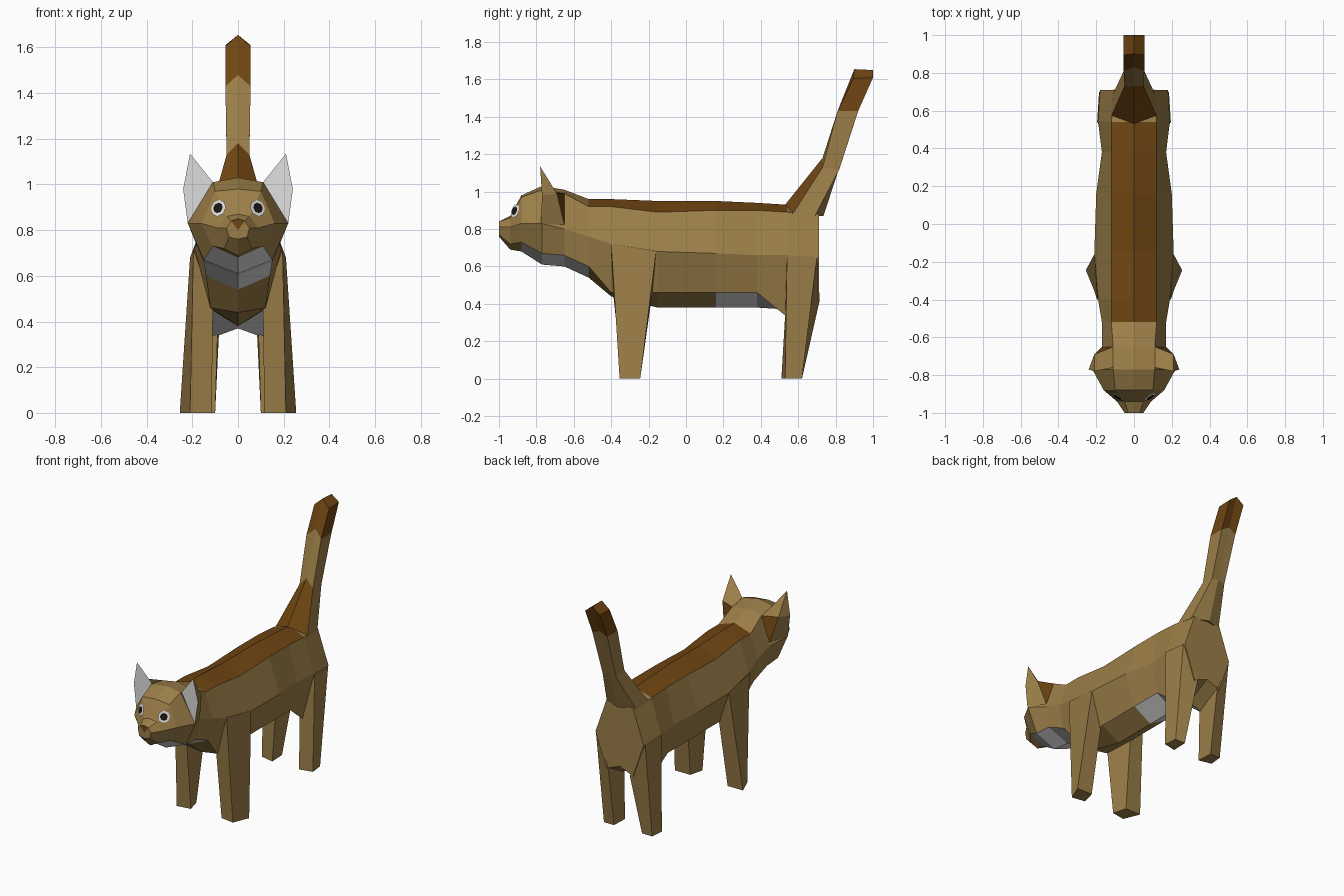
import bpy, bmesh
from mathutils import Vector
from mathutils.bvhtree import BVHTree

cube = bpy.data.objects.get("Cube")
if cube:
    bpy.data.objects.remove(cube, do_unlink=True)


def material(name, color):
    mat = bpy.data.materials.new(name)
    mat.use_nodes = True
    mat.diffuse_color = (*color, 1)
    mat.node_tree.nodes["Principled BSDF"].inputs["Base Color"].default_value = (*color, 1)
    return mat


TAN, BROWN, PALE, BLACK = range(4)
palette = [
    material("tan fur", (.33, .21, .065)),
    material("dark brown fur", (.16, .06, .006)),
    material("pale fur", (.75, .75, .75)),
    material("black", (.01, .008, .006)),
]


def finish(name, bm, mirror=True):
    """Turn a bmesh into a flat shaded object, mirrored over x."""
    mesh = bpy.data.meshes.new(name)
    bm.to_mesh(mesh)
    for mat in palette:
        mesh.materials.append(mat)
    obj = bpy.data.objects.new(name, mesh)
    bpy.context.collection.objects.link(obj)
    if mirror:
        mod = obj.modifiers.new("Mirror", 'MIRROR')
        mod.use_axis[0] = True
        mod.use_clip = True
        mod.merge_threshold = .0005
    return obj


def loft(rings, closed, color_rule=None):
    """Join rings of points with quads and cap both ends."""
    bm = bmesh.new()
    rows = [[bm.verts.new(p) for p in ring] for ring in rings]
    count = len(rows[0])
    for s in range(len(rows) - 1):
        for i in range(count if closed else count - 1):
            j = (i + 1) % count
            face = bm.faces.new((rows[s][i], rows[s][j], rows[s + 1][j], rows[s + 1][i]))
            if color_rule:
                face.material_index = color_rule(s, i)
    for end, row in ((0, rows[0]), (len(rows) - 2, rows[-1])):
        cap = bm.faces.new(row)
        if color_rule:
            cap.material_index = color_rule(end, -1)
    bmesh.ops.recalc_face_normals(bm, faces=bm.faces)
    return bm


# Head and body: y, ridge z, then x and z of shoulder, flank and belly edge, keel z
stations = [
    (-1, .84, .03, .84, .05, .81, .04, .77, .76),
    (-.94, .87, .05, .86, .09, .81, .06, .72, .69),
    (-.88, .98, .1, .97, .16, .83, .11, .73, .68),
    (-.77, 1.03, .11, 1.01, .22, .83, .15, .67, .61),
    (-.65, 1.01, .11, .99, .17, .8, .15, .66, .6),
    (-.52, .96, .12, .92, .17, .76, .14, .6, .54),
    (-.4, .96, .12, .92, .19, .72, .12, .46, .44),
    (-.15, .95, .12, .89, .21, .68, .13, .46, .38),
    (.16, .95, .12, .9, .2, .67, .13, .46, .38),
    (.38, .94, .12, .9, .17, .66, .13, .46, .38),
    (.54, .93, .12, .89, .19, .66, .11, .33, .37),
    (.71, .88, .1, .88, .18, .65, .1, .42, .46),
]
rings = []
for y, top, xs, zs, xf, zf, xb, zb, keel in stations:
    rings.append([(0, y, top), (xs, y, zs), (xf, y, zf), (xb, y, zb), (0, y, keel)])


def body_color(s, strip):
    front, back = stations[s][0], stations[s + 1][0]
    if strip == 0 and front > -.6 and back < .6:
        return BROWN
    if strip == 3 and (-.9 < front < -.6 or .1 < front < .5):
        return PALE
    return TAN


body = loft(rings, False, body_color)
surface = BVHTree.FromBMesh(body)
finish("head_and_body", body)

# Tail: front ridge, front edge, back edge, back ridge
tail_rings = [
    [(0, .53, .93), (.12, .57, .88), (.11, .69, .87), (0, .735, .87)],
    [(0, .73, 1.18), (.05, .73, 1.13), (.05, .82, 1.12), (0, .82, 1.13)],
    [(0, .83, 1.48), (.055, .81, 1.43), (.055, .92, 1.43), (0, .93, 1.46)],
    [(0, .9, 1.655), (.055, .895, 1.605), (.055, 1, 1.61), (0, 1, 1.65)],
]
tail = loft(tail_rings, False,
            lambda s, i: BROWN if s == 2 or (s == 0 and i == 0) else TAN)
finish("tail", tail)

# Legs taper from the flank to the feet
front_top = [(.21, -.16, .68), (.195, -.4, .72), (.11, -.39, .46), (.12, -.18, .46)]
front_foot = [(.255, -.245, 0), (.21, -.355, 0), (.115, -.34, 0), (.14, -.245, 0)]
hind_top = [(.195, .54, .66), (.185, .7, .65), (.08, .715, .42), (.09, .53, .34)]
hind_foot = [(.19, .53, 0), (.18, .62, 0), (.105, .62, 0), (.1, .51, 0)]
finish("front_legs", loft([front_top, front_foot], True))
finish("hind_legs", loft([hind_top, hind_foot], True))

# Ears: pale inside, dark back
ear = bmesh.new()
inner, tip, outer, low, back_in, back_out, back_low = [ear.verts.new(p) for p in (
    (.11, -.76, 1.01), (.21, -.78, 1.135), (.24, -.77, .98), (.22, -.775, .83),
    (.11, -.65, .99), (.21, -.69, .99), (.17, -.65, .82))]
for verts, color in (
    ((inner, tip, outer, low), PALE),
    ((tip, outer, back_out), TAN),
    ((outer, low, back_low, back_out), TAN),
    ((inner, tip, back_out, back_in), TAN),
    ((back_in, back_out, back_low), BROWN),
    ((inner, low, back_low, back_in), TAN),
):
    ear.faces.new(verts).material_index = color
bmesh.ops.recalc_face_normals(ear, faces=ear.faces)
finish("ears", ear)

# Eyes: flat discs laid on the face
hit, normal, _, _ = surface.ray_cast(Vector((.083, -2, .895)), Vector((0, 1, 0)))
if normal.y > 0:
    normal.negate()
turn = normal.to_track_quat('Z', 'Y').to_matrix().to_4x4()
for name, radius, lift, color in (
    ("eye_whites", .038, .005, PALE),
    ("pupils", .024, .009, BLACK),
):
    disc = bmesh.new()
    bmesh.ops.create_circle(disc, cap_ends=True, segments=8, radius=radius)
    disc.transform(turn)
    bmesh.ops.translate(disc, verts=disc.verts, vec=hit + normal * lift)
    for face in disc.faces:
        face.material_index = color
    finish(name, disc)

# Nose plate
nose = bmesh.new()
points = [(-.03, -1, .84), (0, -1, .8), (.03, -1, .84), (0, -1, .85)]
nose.faces.new([nose.verts.new(p) for p in points]).material_index = BROWN
bmesh.ops.translate(nose, verts=nose.verts, vec=(0, -.003, 0))
finish("nose", nose, mirror=False)
